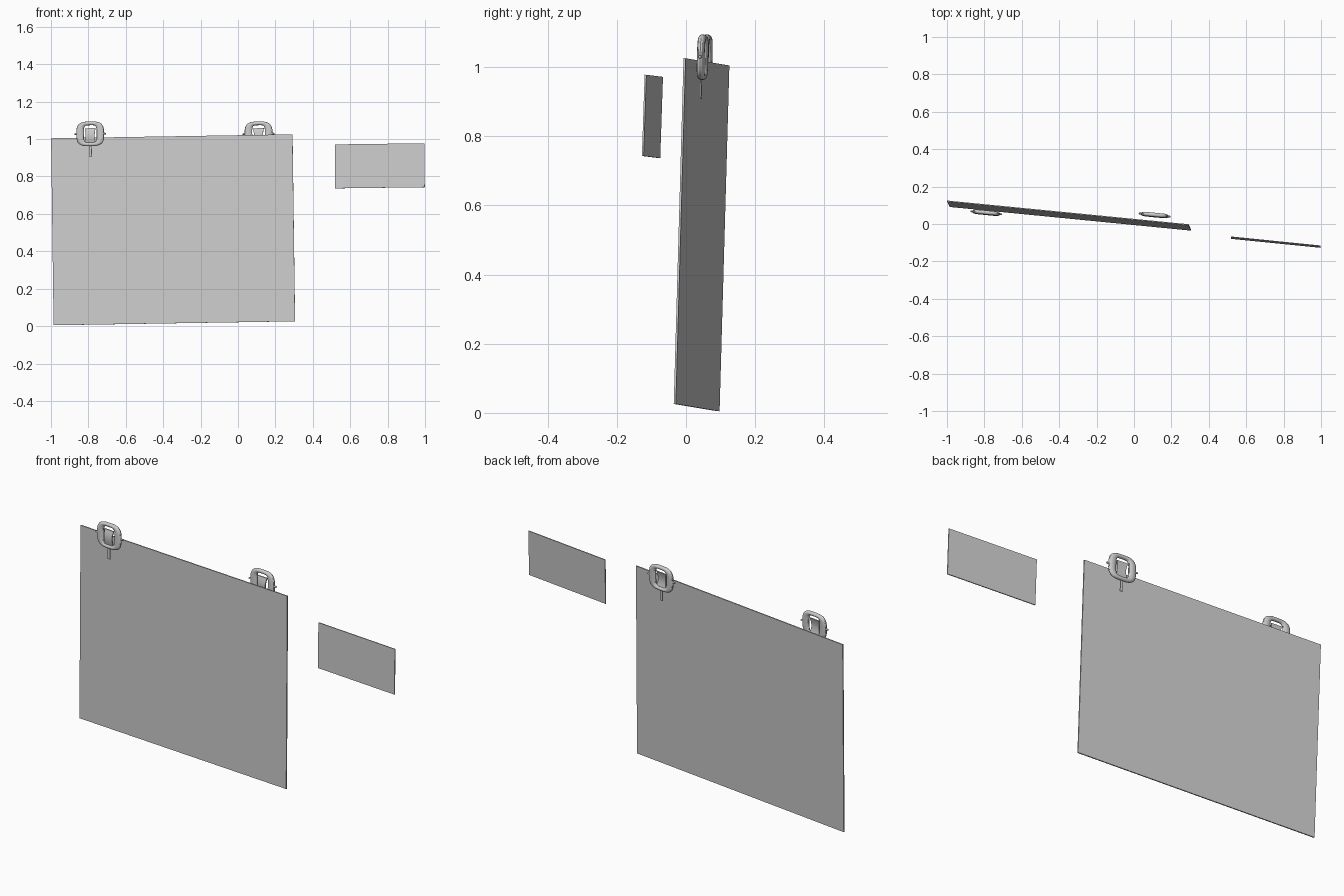
import bpy, bmesh
from math import sin, cos, pi
from mathutils import Matrix, Vector

cube = bpy.data.objects.get("Cube")
if cube:
    bpy.data.objects.remove(cube, do_unlink=True)

grey = bpy.data.materials.new("light_grey")
grey.use_nodes = True
colour = (0.6, 0.6, 0.6, 1)
grey.diffuse_color = colour
grey.node_tree.nodes["Principled BSDF"].inputs["Base Color"].default_value = colour


def frame(right, up, centre):
    """Placement matrix from a width direction, an up direction and a centre."""
    x = Vector(right).normalized()
    y = Vector(up).cross(x).normalized()
    z = x.cross(y)
    m = Matrix((x, y, z)).transposed().to_4x4()
    m.translation = centre
    return m


def finish(name, bm, place, smooth=False):
    bmesh.ops.recalc_face_normals(bm, faces=bm.faces)
    mesh = bpy.data.meshes.new(name)
    bm.to_mesh(mesh)
    bm.free()
    mesh.materials.append(grey)
    obj = bpy.data.objects.new(name, mesh)
    bpy.context.collection.objects.link(obj)
    obj.matrix_world = place
    if smooth:
        bpy.ops.object.select_all(action="DESELECT")
        obj.select_set(True)
        bpy.context.view_layer.objects.active = obj
        bpy.ops.object.shade_smooth_by_angle()
    return obj


def box(name, size, place, offset=(0, 0, 0)):
    bm = bmesh.new()
    bmesh.ops.create_cube(bm, size=1, matrix=Matrix.Translation(offset) @ Matrix.Diagonal((*size, 1)))
    return finish(name, bm, place)


def rounded(a, w, h, power):
    """Point on a rounded rectangle with half width w and half height h."""
    c, s = cos(a), sin(a)
    r = (abs(c) ** power + abs(s) ** power) ** (-1 / power)
    return Vector((w * r * c, 0, h * r * s))


def ring(name, place, steps=48, sides=14):
    bm = bmesh.new()
    loops = []
    for i in range(steps):
        a = 2 * pi * i / steps
        outer = rounded(a, 0.075, 0.066, 3.2)
        inner = rounded(a, 0.034, 0.046, 5)
        loop = []
        for j in range(sides):
            b = 2 * pi * j / sides
            p = inner.lerp(outer, 0.5 + 0.5 * cos(b))
            p.y = 0.011 * sin(b)
            loop.append(bm.verts.new(p))
        loops.append(loop)
    for i in range(steps):
        p, q = loops[i], loops[(i + 1) % steps]
        for j in range(sides):
            k = (j + 1) % sides
            bm.faces.new((p[j], p[k], q[k], q[j]))
    return finish(name, bm, place, True)


def tongue(name, place, rows=10):
    """Bowed plate, waisted in the middle, filling the lower part of the ring."""
    bm = bmesh.new()
    rungs = []
    for i in range(rows + 1):
        t = i / rows
        w = 0.029 - 0.005 * sin(pi * t)
        y = -0.007 * sin(pi * t)
        z = -0.05 + 0.08 * t
        rungs.append([bm.verts.new((x, y + d, z))
                      for x, d in ((-w, -0.003), (w, -0.003), (w, 0.003), (-w, 0.003))])
    for p, q in zip(rungs, rungs[1:]):
        for j in range(4):
            k = (j + 1) % 4
            bm.faces.new((p[j], p[k], q[k], q[j]))
    bm.faces.new(rungs[0])
    bm.faces.new(rungs[-1])
    return finish(name, bm, place, True)


def pin(name, place, side):
    bm = bmesh.new()
    bmesh.ops.create_cone(bm, cap_ends=True, segments=12, radius1=0.006, radius2=0.004, depth=0.02,
                          matrix=Matrix.Translation((side * 0.075, 0, 0)) @ Matrix.Rotation(side * pi / 2, 4, "Y"))
    return finish(name, bm, place, True)


# Large board and small plate
RIGHT, UP = (1.295, -0.127, 0.021), (-0.01, 0.028, 1)
box("board", (1.297, 0.006, 1.0), frame(RIGHT, UP, (-0.347, 0.045, 0.515)))
box("small_plate", (0.481, 0.005, 0.235),
    frame((0.478, -0.048, 0.006), (-0.003, 0.008, 0.235), (0.758, -0.097, 0.857)))

# Two hanging clips, one on each face of the board
for label, centre in (("left", (0.11, 0.048, 1.028)), ("right", (-0.79, 0.06, 1.028))):
    place = frame(RIGHT, UP, centre)
    ring(label + "_clip_ring", place)
    tongue(label + "_clip_tongue", place)
    for side, tag in ((1, "left"), (-1, "right")):
        pin(f"{label}_clip_{tag}_pin", place, side)
    box(label + "_clip_stem", (0.014, 0.004, 0.062), place, (0, -0.002, -0.089))
